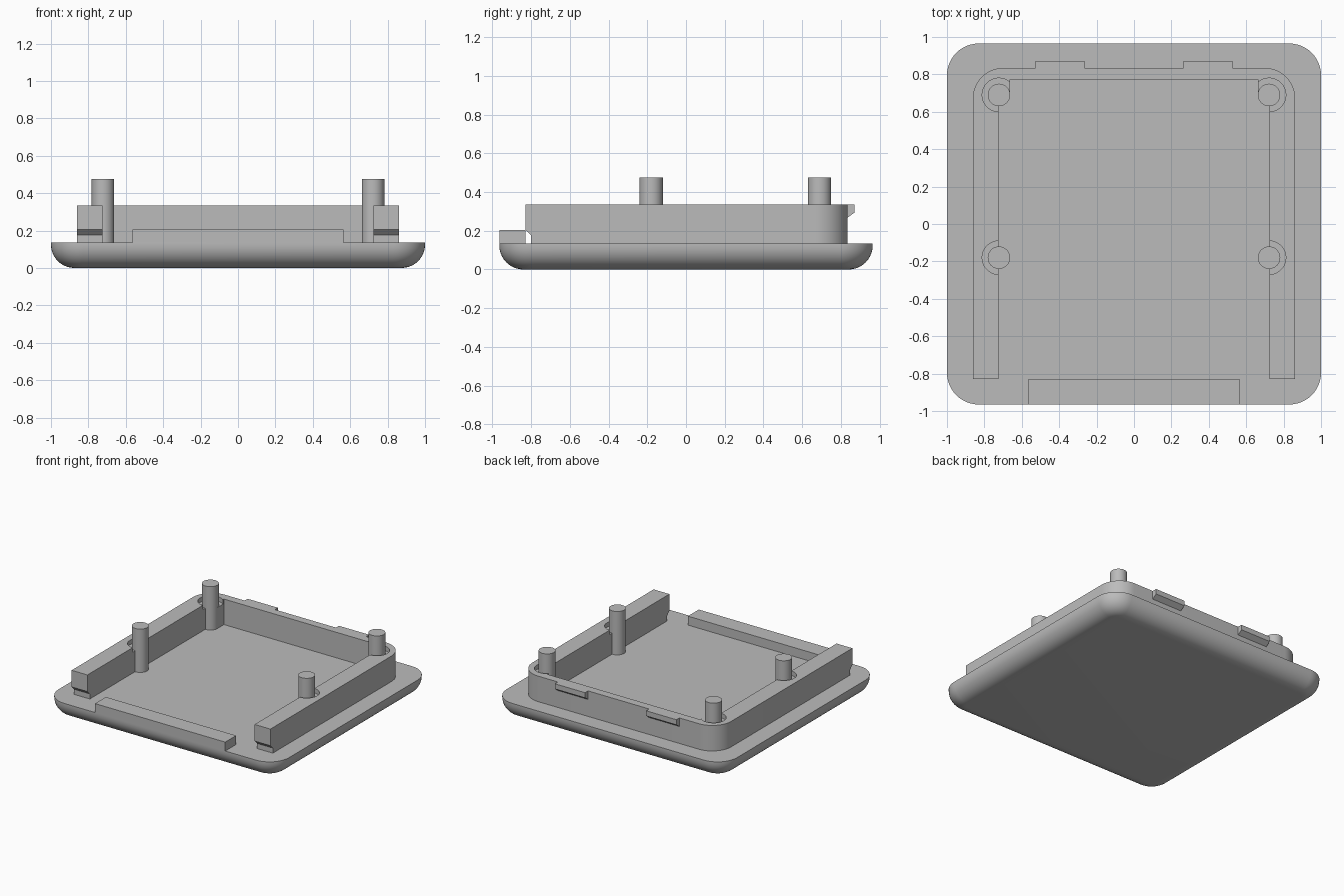
import bpy, bmesh
from math import sin, cos, pi, radians
from mathutils import Vector

old = bpy.data.objects.get("Cube")
if old:
    bpy.data.objects.remove(old, do_unlink=True)

grey = bpy.data.materials.new("plain grey")
grey.use_nodes = True
grey.diffuse_color = (0.5, 0.5, 0.5, 1)
grey.node_tree.nodes["Principled BSDF"].inputs["Base Color"].default_value = (0.5, 0.5, 0.5, 1)

HALF_X, HALF_Y = 1.0, 0.965      # base plate
FLOOR, RIM = 0.135, 0.335        # plate top, wall top
PIN_X, PIN_R, WELL_R = 0.722, 0.06, 0.09
PIN_YS = (0.69, -0.18)


def arc(cx, cy, r, a0, a1, n=12):
    angles = [radians(a0 + (a1 - a0) * i / n) for i in range(n + 1)]
    return [(cx + r * cos(a), cy + r * sin(a)) for a in angles]


def rounded_rect(hx, hy, r):
    x, y = hx - r, hy - r
    return (arc(x, y, r, 0, 90) + arc(-x, y, r, 90, 180)
            + arc(-x, -y, r, 180, 270) + arc(x, -y, r, 270, 360))


def loft(name, rings):
    """Skin a stack of equal-length closed rings and cap both ends."""
    bm = bmesh.new()
    loops = [[bm.verts.new(p) for p in ring] for ring in rings]
    n = len(loops[0])
    for a, b in zip(loops, loops[1:]):
        for i in range(n):
            j = (i + 1) % n
            bm.faces.new((a[i], a[j], b[j], b[i]))
    bm.faces.new(loops[0][::-1])
    bm.faces.new(loops[-1])
    bmesh.ops.recalc_face_normals(bm, faces=bm.faces)
    mesh = bpy.data.meshes.new(name)
    bm.to_mesh(mesh)
    bm.free()
    mesh.materials.append(grey)
    obj = bpy.data.objects.new(name, mesh)
    bpy.context.collection.objects.link(obj)
    return obj


def prism_z(name, outline, z0, z1):
    return loft(name, [[(x, y, z) for x, y in outline] for z in (z0, z1)])


def prism_x(name, outline, x0, x1):
    return loft(name, [[(x, y, z) for y, z in outline] for x in (x0, x1)])


def activate(obj):
    bpy.ops.object.select_all(action='DESELECT')
    obj.select_set(True)
    bpy.context.view_layer.objects.active = obj


def smooth(obj):
    activate(obj)
    bpy.ops.object.shade_smooth_by_angle(angle=radians(30))


def cut(obj, cutter):
    mod = obj.modifiers.new("cut", 'BOOLEAN')
    mod.operation, mod.solver, mod.object = 'DIFFERENCE', 'EXACT', cutter
    activate(obj)
    bpy.ops.object.modifier_apply(modifier=mod.name)
    bpy.data.objects.remove(cutter, do_unlink=True)


# Base plate with a rounded lower edge
FILLET, CORNER = 0.125, 0.17
rings = []
for i in range(11):
    t = i / 10 * pi / 2
    inset = FILLET * (1 - sin(t))
    z = FILLET * (1 - cos(t))
    rings.append([(x, y, z) for x, y in
                  rounded_rect(HALF_X - inset, HALF_Y - inset, CORNER - inset)])
rings.append([(x, y, FLOOR) for x, y in rounded_rect(HALF_X, HALF_Y, CORNER)])
smooth(loft("base_plate", rings))

# U-shaped wall, open at the front, with small blocks in the back corners
OUT_X, FRONT, BACK, IN_X, IN_BACK, R = 0.862, -0.83, 0.835, 0.725, 0.772, 0.165
block_x, block_y = PIN_X - PIN_R, PIN_YS[0]
right_half = ([(IN_X, FRONT), (OUT_X, FRONT)]
              + arc(OUT_X - R, BACK - R, R, 0, 90))
inner_half = [(block_x, IN_BACK), (block_x, block_y), (IN_X, block_y)]
outline = (right_half + [(-x, y) for x, y in reversed(right_half)]
           + [(-x, y) for x, y in reversed(inner_half)] + inner_half)
wall = prism_z("wall", outline, FLOOR - 0.01, RIM)

# Undercut at the front ends of the wall
undercut = [(FRONT - 0.03, 0.205), (FRONT, 0.205), (FRONT + 0.03, 0.175),
            (FRONT + 0.03, 0.1), (FRONT - 0.03, 0.1)]
cut(wall, prism_x("undercut_cutter", undercut, -1, 1))

# Shallow wells around the pins
for side in (-1, 1):
    for y in PIN_YS:
        circle = arc(side * PIN_X, y, WELL_R, 0, 360, 40)[:-1]
        cut(wall, prism_z("well_cutter", circle, RIM - 0.035, RIM + 0.05))
smooth(wall)

# Pins, back catches, one set per side
catch = [(BACK - 0.01, RIM), (BACK + 0.037, RIM), (BACK + 0.037, 0.295),
         (BACK, 0.268), (BACK - 0.01, 0.268)]
for side, label in ((1, "left"), (-1, "right")):
    for y, place in zip(PIN_YS, ("back", "middle")):
        circle = arc(side * PIN_X, y, PIN_R, 0, 360, 40)[:-1]
        smooth(prism_z(f"{place}_{label}_pin", circle, FLOOR - 0.01, 0.475))
    prism_x(f"{label}_catch", catch, side * 0.265, side * 0.527)

# Raised lip at the front edge
lip = [(-HALF_Y, FLOOR), (FRONT, FLOOR), (FRONT, 0.205), (-HALF_Y, 0.205)]
prism_x("front_lip", lip, -0.565, 0.565)
